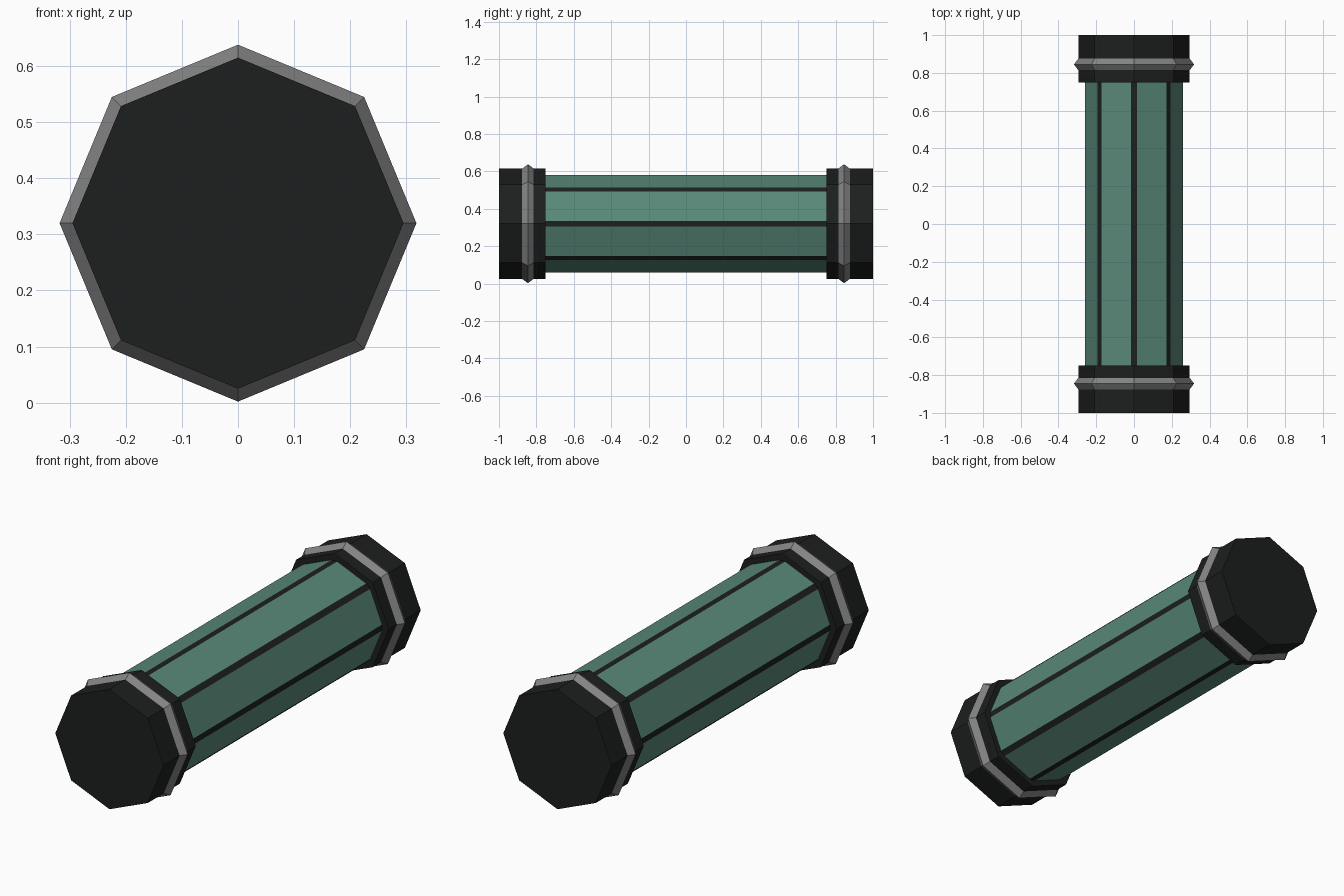
import bpy, bmesh
from math import sin, cos, pi, radians

if "Cube" in bpy.data.objects:
    bpy.data.objects.remove(bpy.data.objects["Cube"])

CZ = 0.32          # height of the long axis
SIDES = 8


def material(name, rgb):
    m = bpy.data.materials.new(name)
    m.diffuse_color = (*rgb, 1)
    m.use_nodes = True
    m.node_tree.nodes["Principled BSDF"].inputs["Base Color"].default_value = m.diffuse_color
    return m


GREEN = material("green_glass", (0.10, 0.25, 0.19))
DARK = material("dark_casing", (0.012, 0.014, 0.013))
STEEL = material("grey_metal", (0.23, 0.23, 0.23))


def octagon(r):
    """Octagon points (x, z) with a corner pointing straight up."""
    return [(r * sin(k * pi / 4), CZ + r * cos(k * pi / 4)) for k in range(SIDES)]


def chamfered_octagon(r, half):
    """Octagon whose corners are cut to flats of width 2*half at distance r."""
    pts = []
    for k in range(SIDES):
        a = k * pi / 4
        for t in (-half, half):
            pts.append((r * sin(a) + t * cos(a), CZ + r * cos(a) - t * sin(a)))
    return pts


def loft(name, sections, mats, closed=False, pick=lambda i: 0):
    """Skin (y, points) sections; closed joins last to first, else ends are capped."""
    bm = bmesh.new()
    rings = [[bm.verts.new((x, y, z)) for x, z in pts] for y, pts in sections]
    pairs = list(zip(rings, rings[1:]))
    if closed:
        pairs.append((rings[-1], rings[0]))
    else:
        bm.faces.new(rings[0])
        bm.faces.new(rings[-1])
    for a, b in pairs:
        n = len(a)
        for i in range(n):
            j = (i + 1) % n
            bm.faces.new((a[i], a[j], b[j], b[i])).material_index = pick(i)
    bmesh.ops.recalc_face_normals(bm, faces=bm.faces)
    me = bpy.data.meshes.new(name)
    bm.to_mesh(me)
    bm.free()
    for m in mats:
        me.materials.append(m)
    ob = bpy.data.objects.new(name, me)
    bpy.context.collection.objects.link(ob)
    return ob


# Tube: green panels with dark strips along the cut corners
tube = chamfered_octagon(0.26, 0.015)
loft("tube", [(-0.76, tube), (0.76, tube)], [GREEN, DARK],
     pick=lambda i: 1 if i % 2 == 0 else 0)

# End caps and their ridged bands, front and back
for side, s in (("front", -1), ("back", 1)):
    cap = octagon(0.295)
    loft(side + "_cap", [(s * 0.75, cap), (s * 1.0, cap)], [DARK])
    loft(side + "_band",
         [(s * 0.813, octagon(0.294)), (s * 0.845, octagon(0.318)),
          (s * 0.877, octagon(0.294))], [STEEL], closed=True)
